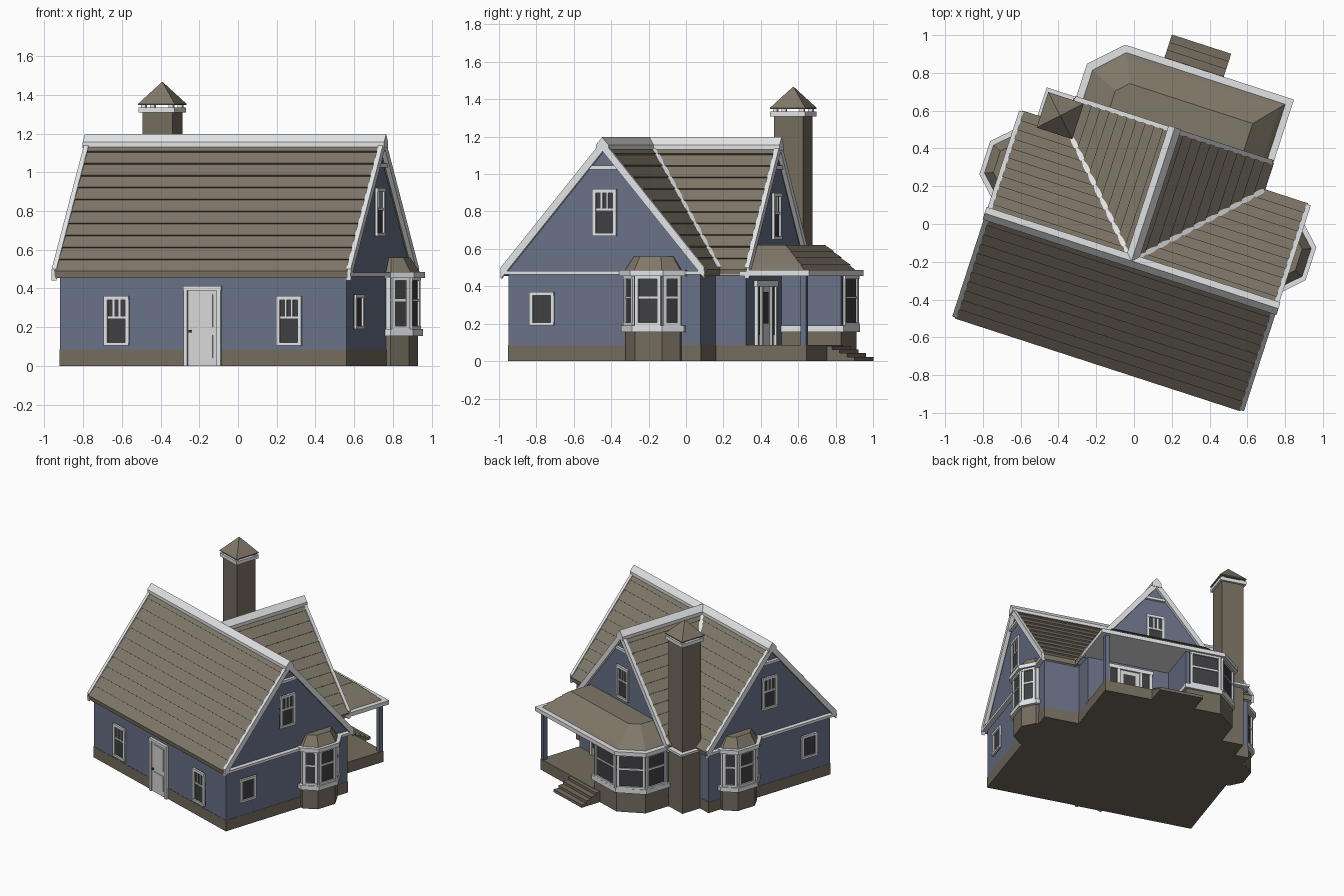
import bpy, bmesh, math
from mathutils import Matrix, Vector

if "Cube" in bpy.data.objects:
    bpy.data.objects.remove(bpy.data.objects["Cube"])

def mat(name, r, g, b):
    m = bpy.data.materials.new(name)
    m.diffuse_color = (r, g, b, 1)
    m.use_nodes = True
    m.node_tree.nodes["Principled BSDF"].inputs["Base Color"].default_value = m.diffuse_color
    return m

BLUE = mat("blue siding", .142, .165, .245)
ROOF = mat("brown shingle", .215, .185, .14)
STONE = mat("brown stone", .175, .15, .112)
WHITE = mat("white trim", .76, .77, .78)
GLASS = mat("dark glass", .05, .05, .055)
DOOR = mat("door white", .68, .68, .68)

# The whole house is turned 18 degrees on its plot
WORLD = Matrix.Rotation(math.radians(-18), 4, 'Z') @ Matrix.Translation((.048, 0, 0))
I = Matrix.Identity(4)
ALONG_X = Matrix(((0, 0, 1, 0), (1, 0, 0, 0), (0, 1, 0, 0), (0, 0, 0, 1)))  # profile (y,z)
ALONG_Y = Matrix(((1, 0, 0, 0), (0, 0, 1, 0), (0, 1, 0, 0), (0, 0, 0, 1)))  # profile (x,z)

def finish(name, bm, m, M=I):
    bm.transform(WORLD @ M)
    bmesh.ops.recalc_face_normals(bm, faces=bm.faces)
    me = bpy.data.meshes.new(name)
    bm.to_mesh(me)
    bm.free()
    me.materials.append(m)
    ob = bpy.data.objects.new(name, me)
    bpy.context.collection.objects.link(ob)
    return ob

def loft(name, rings, m, M=I):
    """Skin a stack of (polygon, height) rings, capped at both ends."""
    bm = bmesh.new()
    rows = [[bm.verts.new((x, y, z)) for x, y in poly] for poly, z in rings]
    n = len(rows[0])
    for a, b in zip(rows, rows[1:]):
        for i in range(n):
            bm.faces.new((a[i], a[(i + 1) % n], b[(i + 1) % n], b[i]))
    bm.faces.new(rows[0])
    bm.faces.new(rows[-1])
    return finish(name, bm, m, M)

def prism(name, poly, z0, z1, m, M=I):
    return loft(name, [(poly, z0), (poly, z1)], m, M)

def boxes(name, dims, m, M=I):
    bm = bmesh.new()
    for x0, x1, y0, y1, z0, z1 in dims:
        T = Matrix.Translation(((x0 + x1) / 2, (y0 + y1) / 2, (z0 + z1) / 2))
        bmesh.ops.create_cube(bm, size=1, matrix=T @ Matrix.Diagonal((x1 - x0, y1 - y0, z1 - z0, 1)))
    return finish(name, bm, m, M)

def wall_frame(x, y, deg):
    """Frame on a wall: x along it, y up, z outward."""
    c, s = math.cos(math.radians(deg)), math.sin(math.radians(deg))
    return Matrix(((-s, 0, c, x), (c, 0, s, y), (0, 1, 0, 0), (0, 0, 0, 1)))

def window(name, x, y, deg, w, z0, z1, rail=None, panes=1):
    F, h, b = wall_frame(x, y, deg), w / 2, .02
    boxes(name + "_glass", [(-h, h, z0, z1, -.004, .004)], GLASS, F)
    bars = [(-h, -h + b, z0, z1, -.004, .014), (h - b, h, z0, z1, -.004, .014),
            (-h, h, z0, z0 + b * .8, -.004, .016), (-h, h, z1 - b, z1, -.004, .016)]
    if rail:
        bars.append((-h, h, rail - .006, rail + .006, -.004, .01))
        for i in range(1, panes):
            c = -h + b + (w - 2 * b) * i / panes
            bars.append((c - .005, c + .005, rail, z1, -.004, .01))
    boxes(name + "_frame", bars, WHITE, F)

# Foundations and porch floor
RY = -.19
BAY = [(-.515, .5), (-.515, .71), (-.365, .855), (-.1, .855), (-.1, .5)]
boxes("foundation", [(-.78, .78, -.732, .352, 0, .085), (-.517, .517, .3, .522, 0, .085),
                     (-.11, .52, .5, .862, 0, .085)], STONE)
prism("corner_bay_base", BAY, 0, .155, STONE)

# Gabled walls
def gable(h, peak, slope):
    return [(-h, .08), (h, .08), (h, peak - slope * h), (0, peak), (-h, peak - slope * h)]
ZR, ZE, HM, HW = 1.165, .485, .572, .55
SM, SW = (ZR - ZE) / HM, (ZR - ZE) / HW
prism("main_walls", gable(.54, 1.13, SM), -.778, .778, BLUE, Matrix.Translation((0, RY, 0)) @ ALONG_X)
prism("wing_walls", gable(.515, 1.13, SW), -.1, .52, BLUE, ALONG_Y)
prism("corner_bay_walls", BAY, .15, .47, BLUE)

# Roofs with stepped shingle courses
def chevron(h, off, depth, n=0, lip=.009):
    d, nx = (h, ZE - ZR), Vector((ZR - ZE, h)).normalized() * lip
    right = [(0, ZR + off)]
    for i in range(1, n + 1):
        t = i / n
        right.append((d[0] * t + nx.x, ZR + d[1] * t + nx.y))
        if i < n:
            right.append((d[0] * t, ZR + d[1] * t))
    if n == 0:
        right.append((h, ZE + off))
    right.append((h, ZE + off - depth))
    return right + [(0, ZR + off - depth)] + [(-x, z) for x, z in right[:0:-1]]

MAIN = Matrix.Translation((0, RY, 0)) @ ALONG_X
prism("main_roof", chevron(HM, 0, .03, 11), -.795, .795, ROOF, MAIN)
prism("wing_roof", chevron(HW, 0, .03, 11), RY, .535, ROOF, ALONG_Y)
for s in (-1, 1):
    prism("main_rake", chevron(HM, .016, .06), s * .787, s * .812, WHITE, MAIN)
prism("wing_rake", chevron(HW, .016, .06), .524, .549, WHITE, ALONG_Y)
CAP = [(0, 1.197), (.035, 1.156), (.035, 1.125), (-.035, 1.125), (-.035, 1.156)]
prism("main_ridge_cap", CAP, -.818, .818, WHITE, MAIN)
prism("wing_ridge_cap", CAP, RY, .553, WHITE, ALONG_Y)

# Valley flashing between the two roofs
for s in (-1, 1):
    a, b = Vector((0, RY, ZR)), Vector((s * HW, RY + HM, ZE))
    q = (b - a).to_track_quat('X', 'Z').to_matrix().to_4x4()
    boxes("valley_flashing", [(.03, (b - a).length - .01, -.013, .013, -.01, .014)], WHITE, Matrix.Translation(a) @ q)

# Gable peak ornaments
for s in (-1, 1):
    boxes("gable_tie", [(s * .79 - .012, s * .79 + .012, RY - .075, RY + .075, 1.025, 1.045)], WHITE)
boxes("wing_gable_tie", [(-.07, .07, .515, .538, 1.025, 1.045)], WHITE)

# Eave cornices, also the porch ceiling
boxes("eave_cornice", [(-.812, .812, RY - .573, RY + .573, .462, .482), (-.552, .552, .3, .548, .463, .483),
                       (-.711, -.5, .3, .545, .464, .481)], WHITE)
prism("porch_cornice", [(-.547, .5), (-.547, .73), (-.387, .888), (.554, .888), (.554, .5)], .455, .486, WHITE)

# Low hipped roof over porch and corner bay, in four courses
lo = [(-.515, .515), (-.515, .71), (-.37, .857), (.524, .857), (.524, .515)]
hi = [(-.36, .515), (-.36, .64), (-.30, .70), (.385, .70), (.385, .515)]
def mix(t):
    return [(a[0] + (b[0] - a[0]) * t, a[1] + (b[1] - a[1]) * t) for a, b in zip(lo, hi)]
rings = []
for i in range(4):
    rings += [(mix(i / 4 - (.05 if i else 0)), .48 + .035 * i), (mix((i + 1) / 4), .515 + .035 * i)]
loft("porch_roof", rings, ROOF)

# Porch post, steps and glazed entrance
boxes("porch_post", [(.487, .519, .828, .86, .085, .46)], BLUE)
boxes("porch_steps", [(-.167, .163, .85, .89 + .042 * i, 0, .082 - .02 * i) for i in range(4)], STONE)
F = wall_frame(.2, .52, 90)
boxes("porch_door_leaf", [(-.075, .075, .085, .4, 0, .008)], DOOR, F)
boxes("porch_door_glass", [(-.045, .045, .2, .37, 0, .011), (-.15, -.095, .14, .4, 0, .008),
                           (.095, .15, .14, .4, 0, .008)], GLASS, F)
boxes("porch_door_frame", [(x - .01, x + .01, .085, .42, 0, .02) for x in (-.16, -.085, .085, .16)]
      + [(-.18, .18, .4, .43, 0, .022), (-.16, .16, .085, .14, 0, .007)], WHITE, F)

# Corner bay sill and windows
prism("corner_bay_sill", [(-.532, .5), (-.532, .717), (-.372, .872), (-.09, .872), (-.09, .5)], .155, .19, WHITE)
window("corner_bay_side_window", -.515, .62, 180, .18, .19, .46, .34)
window("corner_bay_angle_window", -.44, .7825, 135.97, .205, .19, .46, .34)
window("corner_bay_back_window", -.245, .855, 90, .235, .19, .46, .34)

# Side bays, mirrored left and right
def side(poly, s):
    return [(s * x, y) for x, y in poly]
WALL = [(.77, -.065), (.80, -.065), (.877, .013), (.877, .165), (.80, .243), (.77, .243)]
SILL = [(.77, -.088), (.808, -.088), (.9, .004), (.9, .174), (.808, .266), (.77, .266)]
EAVE = [(.77, -.097), (.812, -.097), (.908, -.003), (.908, .181), (.812, .275), (.77, .275)]
LOW = [(.77, -.07), (.805, -.07), (.888, .01), (.888, .168), (.805, .248), (.77, .248)]
TOP = [(.77, -.02), (.79, -.02), (.84, .03), (.84, .148), (.79, .198), (.77, .198)]
for s in (-1, 1):
    prism("side_bay_base", side(WALL, s), 0, .155, STONE)
    prism("side_bay_sill", side(SILL, s), .155, .19, WHITE)
    prism("side_bay_walls", side(WALL, s), .19, .46, WHITE)
    prism("side_bay_cornice", side(EAVE, s), .455, .486, WHITE)
    loft("side_bay_roof", [(side(LOW, s), .48), (side(TOP, s), .56)], ROOF)
    out = 0 if s > 0 else 180
    window("side_bay_front_window", s * .877, .089, out, .145, .19, .46, .34)
    for t, y in ((1, .204), (-1, -.026)):
        ang = t * 45 if s > 0 else 180 - t * 45
        window("side_bay_angle_window", s * .8385, y, ang, .105, .19, .46, .34)
    # Other windows on the gable ends and the front
    window("gable_window", s * .778, RY + .003, out, .135, .67, .92, .81, 3)
    window("small_window", s * .778, -.54, out, .14, .19, .37)
    window("front_window", s * .468, -.73, -90, .137, .105, .36, .25, 3)
window("wing_gable_window", 0, .52, 90, .135, .65, .9, .79, 3)

# Front door
F = wall_frame(0, -.73, -90)
boxes("front_door", [(-.085, .085, 0, .395, 0, .008)], DOOR, F)
boxes("front_door_panels", [(-.055, .055, .04, .16, 0, .012), (-.055, .055, .2, .37, 0, .012)], DOOR, F)
boxes("front_door_frame", [(-.1, -.08, 0, .4, 0, .02), (.08, .1, 0, .4, 0, .02), (-.103, .103, .39, .412, 0, .022)], WHITE, F)
boxes("front_door_knob", [(-.072, -.06, .172, .186, .008, .02)], GLASS, F)

# Chimney with a raised pyramid cap
CX, CY = -.597, .425
def square(r):
    return [(CX - r, CY - r), (CX + r, CY - r), (CX + r, CY + r), (CX - r, CY + r)]
prism("chimney_shaft", square(.082), 0, 1.31, STONE)
prism("chimney_collar", square(.098), 1.308, 1.335, WHITE)
boxes("chimney_cap_posts", [(CX + a * .075 - .012, CX + a * .075 + .012, CY + b * .075 - .012, CY + b * .075 + .012,
                             1.33, 1.355) for a in (-1, 1) for b in (-1, 1)], WHITE)
loft("chimney_cap", [(square(.099), 1.348), (square(.099), 1.354), (square(.002), 1.466)], ROOF)
